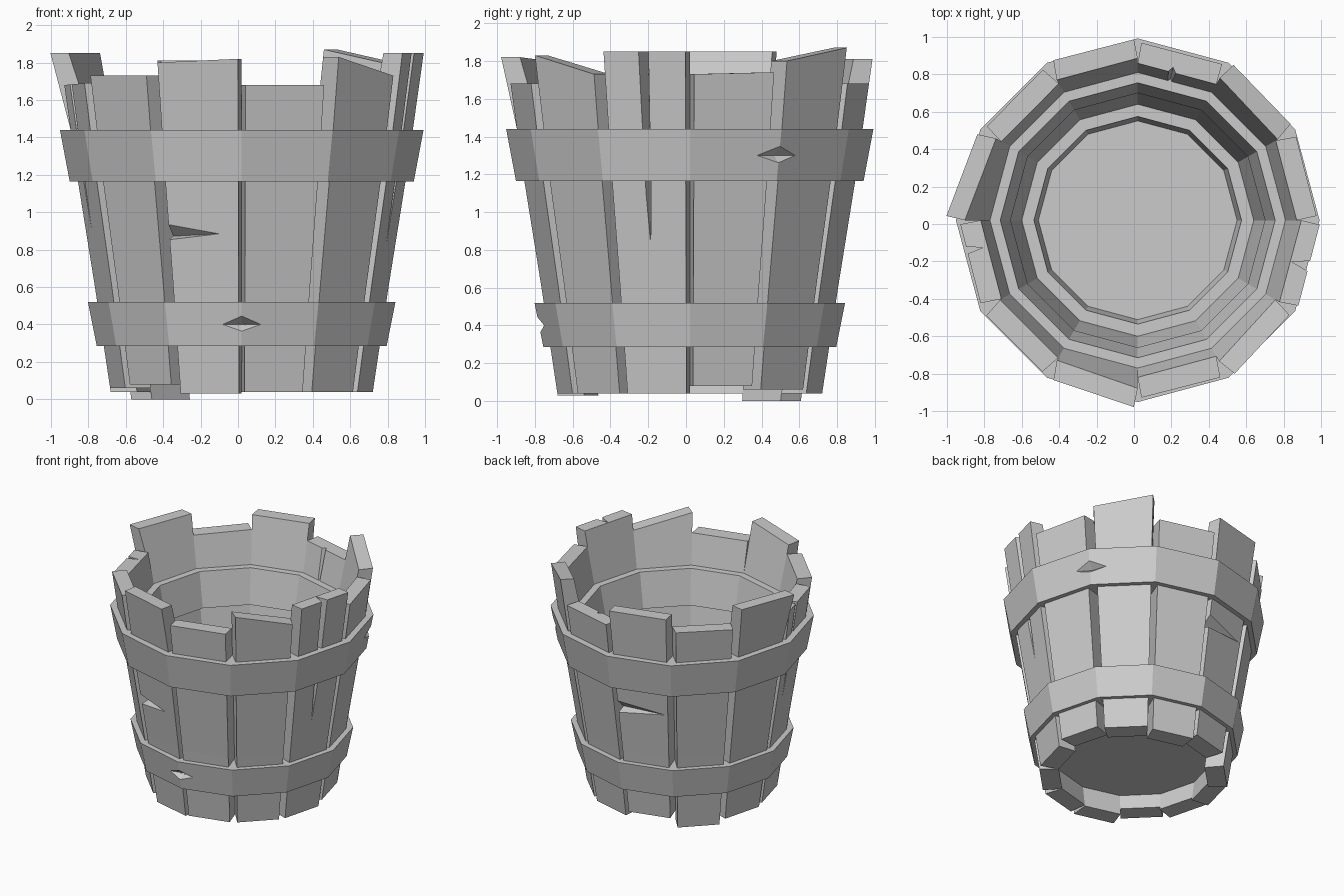
import bpy, bmesh, math

if "Cube" in bpy.data.objects:
    bpy.data.objects.remove(bpy.data.objects["Cube"])

CX, CY = 0.02, 0.02
OUTER = [(0.0, 0.695), (0.6, 0.785), (1.16, 0.875), (1.44, 0.915), (1.9, 0.98)]
INNER = [(0.0, 0.555), (0.6, 0.63), (1.16, 0.72), (1.44, 0.79), (1.9, 0.885)]


def radius(profile, z):
    for (z0, r0), (z1, r1) in zip(profile, profile[1:]):
        if z <= z1:
            return r0 + (r1 - r0) * (z - z0) / (z1 - z0)
    return profile[-1][1]


def polar(deg, r, z):
    a = math.radians(deg)
    return (CX + r * math.cos(a), CY + r * math.sin(a), z)


def finish(bm, name):
    bmesh.ops.recalc_face_normals(bm, faces=bm.faces)
    me = bpy.data.meshes.new(name)
    bm.to_mesh(me)
    bm.free()
    ob = bpy.data.objects.new(name, me)
    bpy.context.collection.objects.link(ob)
    return ob


def loft(name, rows, closed=False):
    """Skin a list of point loops; cap the ends or join last to first."""
    bm = bmesh.new()
    rings = [[bm.verts.new(p) for p in row] for row in rows]
    pairs = list(zip(rings, rings[1:]))
    if closed:
        pairs.append((rings[-1], rings[0]))
    else:
        bm.faces.new(rings[0])
        bm.faces.new(rings[-1])
    for a, b in pairs:
        for i in range(len(a)):
            j = (i + 1) % len(a)
            bm.faces.new((a[i], a[j], b[j], b[i]))
    return finish(bm, name)


def carve(ob, name, points):
    """Cut the convex hull of polar points out of a part."""
    bm = bmesh.new()
    for p in points:
        bm.verts.new(polar(*p))
    bmesh.ops.convex_hull(bm, input=bm.verts)
    cutter = finish(bm, name)
    cutter.hide_render = True
    cutter.hide_set(True)
    mod = ob.modifiers.new(name, 'BOOLEAN')
    mod.operation = 'DIFFERENCE'
    mod.solver = 'EXACT'
    mod.object = cutter


# Staves: bottom z, top z at each side, extra flare at each side
STAVES = [
    (0.08, 1.73, 1.74, 0, 0), (0.06, 1.80, 1.87, 0, 0),
    (0.04, 1.68, 1.68, 0, 0), (0.08, 1.81, 1.81, 0, 0),
    (0.00, 1.70, 1.69, 0, 0), (0.04, 1.85, 1.85, 0, 0.05),
    (0.06, 1.68, 1.69, 0, 0), (0.08, 1.73, 1.73, 0, 0),
    (0.03, 1.80, 1.82, 0, 0.03), (0.04, 1.68, 1.68, 0, 0),
    (0.04, 1.83, 1.73, 0, 0), (0.04, 1.85, 1.85, 0, 0),
]
GAPS = [1.4, 2.2, 1.6, 1.2, 2.2, 1.8, 1.3, 2.2, 2.2, 1.2, 2.3, 2.0]
staves = []
for k, (z0, za, zb, fa, fb) in enumerate(STAVES):
    a, b = 30 * k, 30 * k + 30
    oa, ob_ = a + GAPS[k], b - GAPS[(k + 1) % 12]
    rows = []
    for lvl, (ta, tb) in enumerate([(z0, z0), (0.6, 0.6), (1.16, 1.16), (1.44, 1.44), (za, zb)]):
        ea, eb = (fa, fb) if lvl == 4 else (0, 0)
        rows.append([polar(a, radius(INNER, ta) + ea, ta), polar(oa, radius(OUTER, ta) + ea, ta),
                     polar(ob_, radius(OUTER, tb) + eb, tb), polar(b, radius(INNER, tb) + eb, tb)])
    staves.append(loft(f"stave_{k + 1}", rows))


# Hoops pass through the staves and show as ledges inside
def hoop(name, z0, z1, out0, out1, in0, in1):
    section = [(in0, z0), (out0, z0), (out1, z1), (in1, z1)]
    return loft(name, [[polar(30 * k, r, z) for r, z in section] for k in range(12)], True)


top_hoop = hoop("top_hoop", 1.165, 1.44, 0.92, 0.972, 0.68, 0.735)
low_hoop = hoop("lower_hoop", 0.285, 0.52, 0.775, 0.822, 0.515, 0.555)

# Floor
loft("floor", [[polar(30 * k, r, z) for k in range(12)] for z, r in [(0.2, 0.6), (0.38, 0.62)]])


# Chips across hoop edges: diamond wedges
def chip(ob, name, deg, z, r, half, depth):
    carve(ob, name, [(deg - half, r, z), (deg + half, r, z), (deg, r - depth, z),
                     (deg, r + 0.12, z + 0.13), (deg, r + 0.12, z - 0.14),
                     (deg - half - 3, r + 0.12, z), (deg + half + 3, r + 0.12, z)])


chip(top_hoop, "top_hoop_chip", 30, 1.30, 0.945, 11, 0.055)
chip(low_hoop, "lower_hoop_chip", 270, 0.40, 0.805, 12, 0.06)


# Splintered wedges in two staves, tapering to a point
def splinter(k, z):
    a, b = 30 * k - 2, 30 * k + 29
    carve(staves[k], f"splinter_{k + 1}",
          [(b, 0.86, z), (a, 0.77, z - 0.02), (a, 0.98, z + 0.16), (a, 0.98, z - 0.09),
           (b, 0.98, z + 0.02), (b, 0.98, z - 0.02)])


splinter(8, 0.89)
splinter(3, 0.98)


# Vertical cracks that widen toward the top
def crack(k, deg, z, r_tip, r_wide, half):
    carve(staves[k], f"crack_{k + 1}",
          [(deg, radius(OUTER, z) - 0.05, z), (deg, radius(OUTER, z) + 0.05, z), (deg, r_tip, 2.0),
           (deg - half, r_wide, 2.0), (deg + half, r_wide, 2.0)])


crack(11, 345, 0.83, 0.86, 1.08, 3.2)
crack(6, 190, 0.90, 0.86, 1.08, 2.4)
carve(staves[2], "crack_3", [(77, 0.74, 1.3), (77, 0.91, 1.95), (71, 0.8, 1.95), (83, 0.8, 1.95)])
